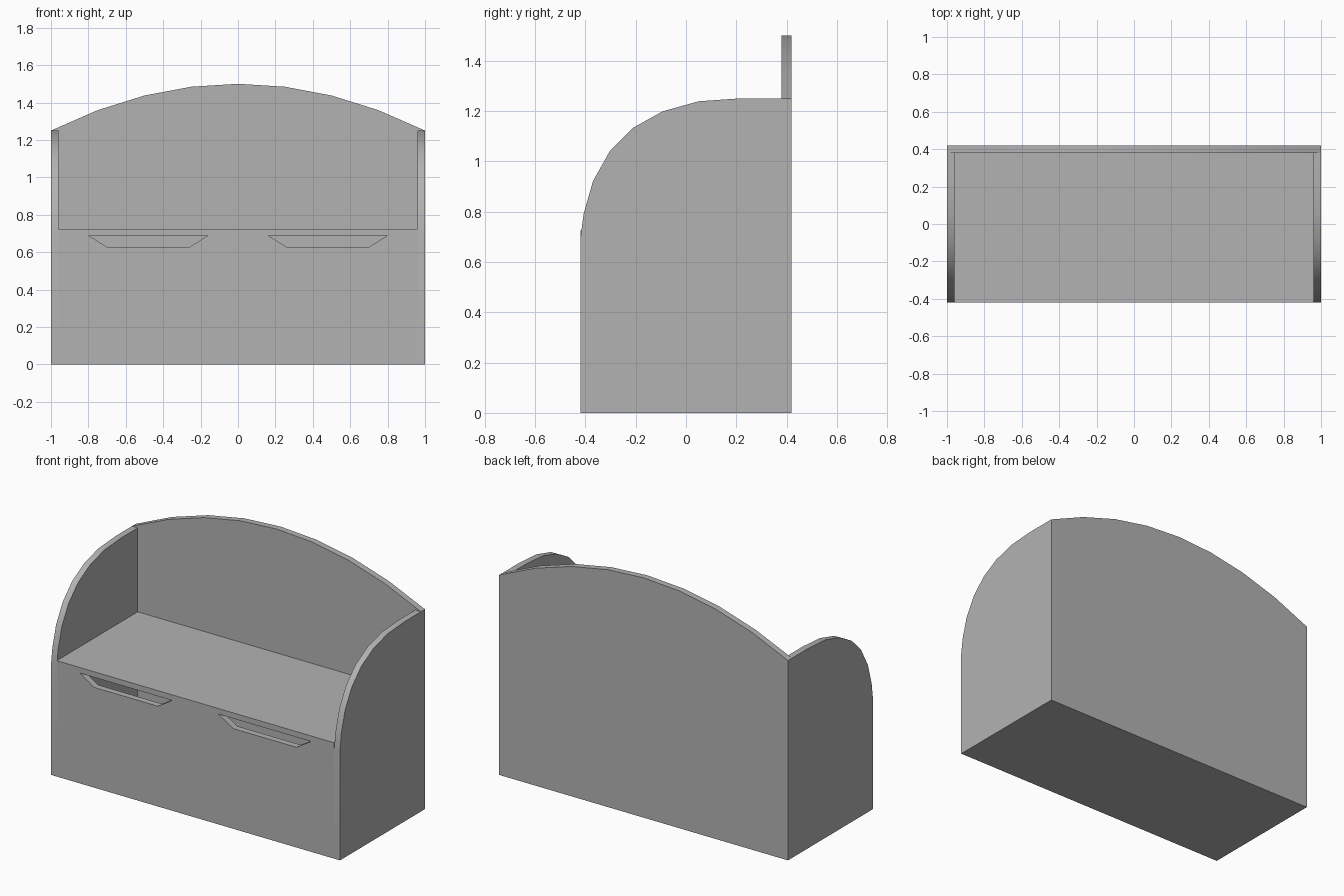
import bpy
import bmesh
import math

cube = bpy.data.objects.get("Cube")
if cube:
    bpy.data.objects.remove(cube, do_unlink=True)

W, D, T = 1.0, 0.42, 0.04      # half width, half depth, board thickness
SEAT_TOP, SEAT_BASE = 0.725, 0.69

grey = bpy.data.materials.new("light grey")
grey.use_nodes = True
colour = (0.45, 0.45, 0.45, 1)
grey.diffuse_color = colour
grey.node_tree.nodes["Principled BSDF"].inputs["Base Color"].default_value = colour


def board(name, outline, axis, start, end):
    """Extrude a 2D outline along x or y."""
    def place(p, depth):
        return (depth, p[0], p[1]) if axis == "x" else (p[0], depth, p[1])

    bm = bmesh.new()
    face = bm.faces.new([bm.verts.new(place(p, start)) for p in outline])
    ext = bmesh.ops.extrude_face_region(bm, geom=[face])
    for v in ext["geom"]:
        if isinstance(v, bmesh.types.BMVert):
            v.co["xy".index(axis)] = end
    bmesh.ops.recalc_face_normals(bm, faces=bm.faces)
    mesh = bpy.data.meshes.new(name)
    bm.to_mesh(mesh)
    bm.free()
    mesh.materials.append(grey)
    obj = bpy.data.objects.new(name, mesh)
    bpy.context.collection.objects.link(obj)
    bpy.ops.object.select_all(action="DESELECT")
    obj.select_set(True)
    bpy.context.view_layer.objects.active = obj
    bpy.ops.object.shade_smooth_by_angle(angle=math.radians(30))
    return obj


def rect(a0, a1, b0, b1):
    return [(a0, b0), (a1, b0), (a1, b1), (a0, b1)]


# Side panels with a rounded front shoulder
shoulder = [(-D, SEAT_BASE), (-0.407, 0.79), (-0.37, 0.92), (-0.303, 1.04),
            (-0.21, 1.133), (-0.093, 1.198), (0.05, 1.238), (0.22, 1.25)]
side = [(-D, 0)] + shoulder + [(D - T, 1.25), (D - T, 0)]
board("left_side", side, "x", W - T, W)
board("right_side", side, "x", -W, -W + T)

# Back panel with a shallow arched top
arch = [(x / 4, 1.5 - 0.25 * (x / 4) ** 2) for x in range(4, -5, -1)]
board("back_panel", [(-W, 0), (W, 0)] + arch, "y", D - T, D)

# Front panel with two tapered hand slots cut into its top edge
slot = [(0.80, SEAT_BASE), (0.70, 0.627), (0.26, 0.627), (0.16, SEAT_BASE)]
mirrored = [(-x, z) for x, z in reversed(slot)]
inner = W - T
front = ([(-inner, 0), (inner, 0), (inner, SEAT_BASE)] + slot + mirrored
         + [(-inner, SEAT_BASE)])
board("front_panel", front, "y", -D, -D + T)

# Seat lid and floor
board("seat_lid", rect(-inner, inner, SEAT_BASE, SEAT_TOP), "y", -D, D - T)
board("floor", rect(-inner, inner, 0, T), "y", -D + T, D - T)
